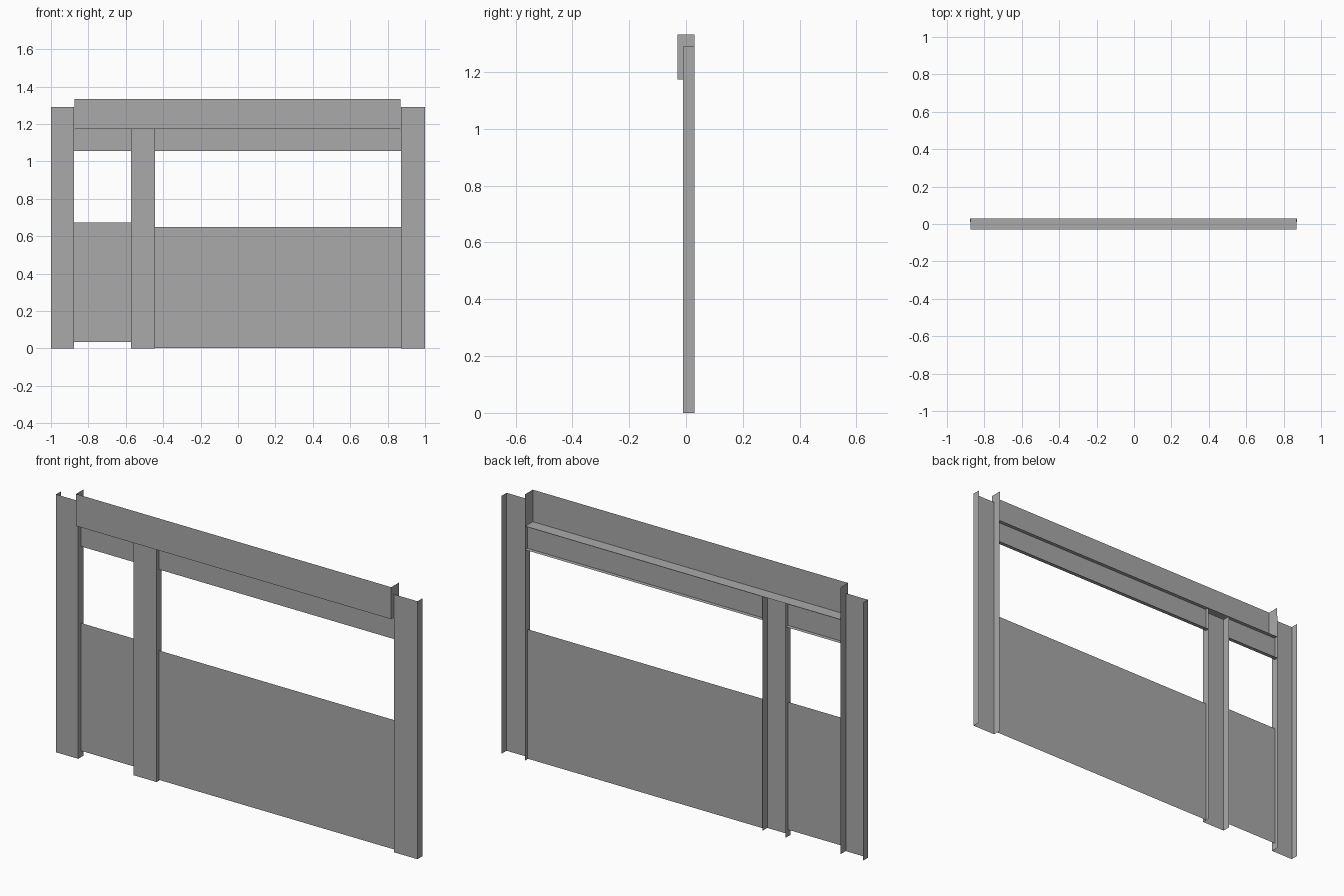
import bpy
import bmesh
from mathutils import Vector

if "Cube" in bpy.data.objects:
    bpy.data.objects.remove(bpy.data.objects["Cube"])

grey = bpy.data.materials.new("plain grey")
grey.diffuse_color = (0.40, 0.40, 0.40, 1)
grey.use_nodes = True
grey.node_tree.nodes["Principled BSDF"].inputs["Base Color"].default_value = grey.diffuse_color


def finish(name, bm):
    mesh = bpy.data.meshes.new(name)
    bm.to_mesh(mesh)
    bm.free()
    mesh.materials.append(grey)
    obj = bpy.data.objects.new(name, mesh)
    bpy.context.collection.objects.link(obj)
    return obj


def sweep(name, profile, direction):
    """Extrude an open profile into a thin sheet-metal section."""
    bm = bmesh.new()
    d = Vector(direction)
    lo = [bm.verts.new(p) for p in profile]
    hi = [bm.verts.new(Vector(p) + d) for p in profile]
    for i in range(len(profile) - 1):
        bm.faces.new((lo[i], lo[i + 1], hi[i + 1], hi[i]))
    return finish(name, bm)


FRONT, PANEL, BACK = -0.01, 0.01, 0.03
HEAD_FRONT, HEAD_Z, HEAD_TOP = -0.03, 1.173, 1.333
BAND_Z = 1.055
X0, X1, X2, X3 = -0.877, -0.572, -0.443, 0.871

# Posts: channels open to the back, top and bottom
for name, a, b, top in (("left_post", -1.0, X0, 1.29),
                        ("middle_post", X1, X2, HEAD_Z),
                        ("right_post", X3, 1.0, 1.29)):
    sweep(name, [(a, BACK, 0), (a, FRONT, 0), (b, FRONT, 0), (b, BACK, 0)],
          (0, 0, top))

# Infill between posts: low panel and upper rail with a small bottom lip
for side, a, b, z0, z1 in (("left", X0, X1, 0.033, 0.672),
                           ("right", X2, X3, 0.003, 0.65)):
    sweep(side + "_panel", [(a, PANEL, z0), (b, PANEL, z0)], (0, 0, z1 - z0))
    sweep(side + "_upper_rail",
          [(a, BACK, BAND_Z), (a, PANEL, BAND_Z), (a, PANEL, HEAD_Z)],
          (b - a, 0, 0))

# Header: tray open at the back and top
bm = bmesh.new()
bmesh.ops.create_cube(bm, size=1)
for v in bm.verts:
    v.co.x = X0 + 0.002 if v.co.x < 0 else X3 - 0.002
    v.co.y = HEAD_FRONT if v.co.y < 0 else BACK
    v.co.z = HEAD_Z if v.co.z < 0 else HEAD_TOP
bm.normal_update()
bmesh.ops.delete(bm, geom=[f for f in bm.faces if f.normal.z > 0.5 or f.normal.y > 0.5],
                 context='FACES')
finish("header", bm)
